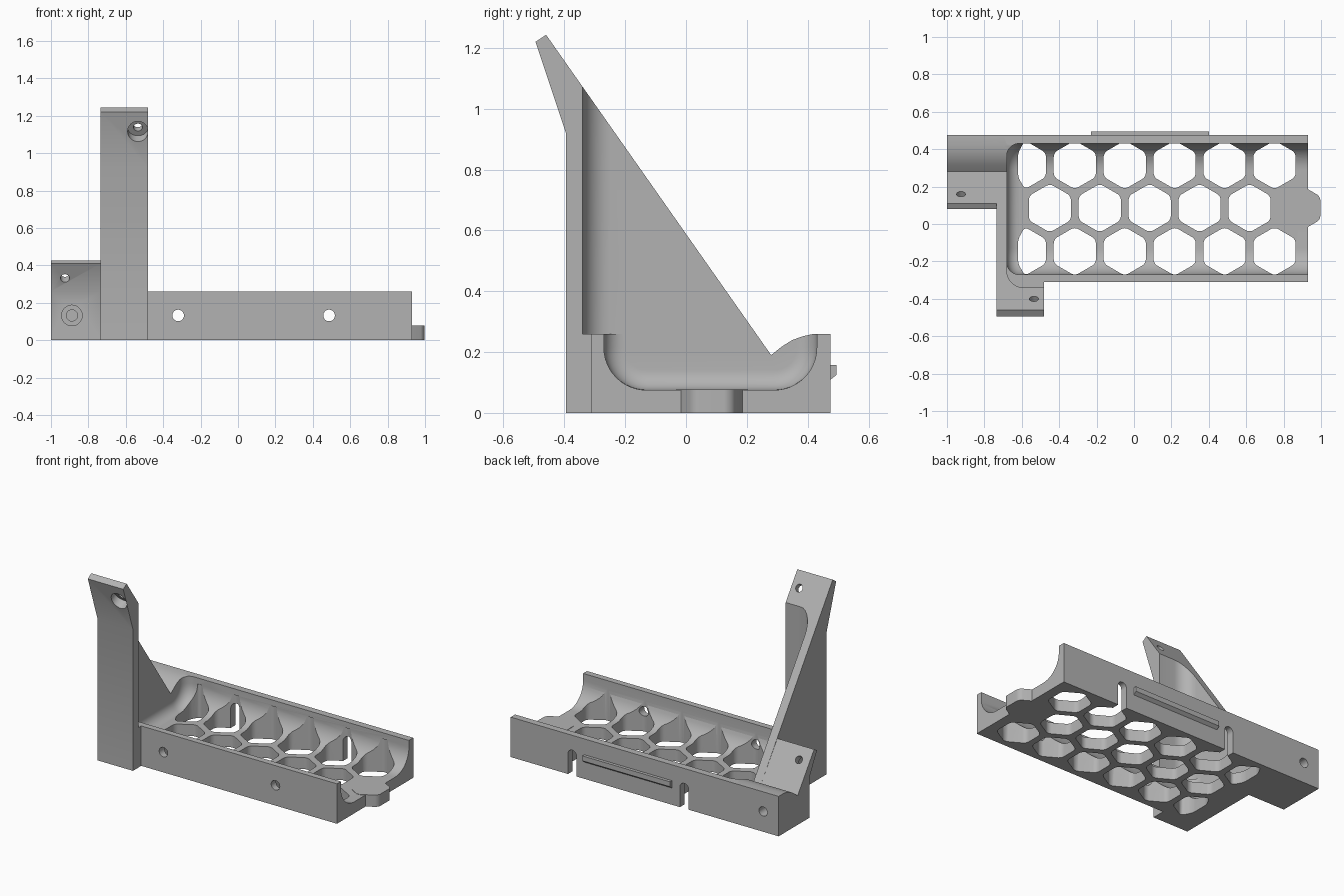
import bpy, bmesh, math
from mathutils import Vector

cube = bpy.data.objects.get("Cube")
if cube:
    bpy.data.objects.remove(cube, do_unlink=True)

grey = bpy.data.materials.new("plain_grey")
grey.use_nodes = True
GREY = (0.45, 0.45, 0.45, 1)
grey.diffuse_color = GREY
grey.node_tree.nodes["Principled BSDF"].inputs["Base Color"].default_value = GREY


def finish(name, bm):
    bmesh.ops.recalc_face_normals(bm, faces=bm.faces)
    me = bpy.data.meshes.new(name)
    bm.to_mesh(me)
    bm.free()
    me.materials.append(grey)
    ob = bpy.data.objects.new(name, me)
    bpy.context.collection.objects.link(ob)
    return ob


def prism(name, pts, lo, hi, axis="X", rounding=None, radius=0.0):
    """Extrude a profile along X (points are y, z) or Z (points are x, y).
    Edges accepted by the rounding rule get a fillet."""
    place = (lambda p, h: (h, *p)) if axis == "X" else (lambda p, h: (*p, h))
    bm = bmesh.new()
    face = bm.faces.new([bm.verts.new(place(p, lo)) for p in pts])
    up = Vector(place((0, 0), hi - lo))
    out = bmesh.ops.extrude_face_region(bm, geom=[face])
    bmesh.ops.translate(bm, vec=up, verts=[v for v in out["geom"] if isinstance(v, bmesh.types.BMVert)])
    bmesh.ops.recalc_face_normals(bm, faces=bm.faces)
    if rounding:
        edges = [e for e in bm.edges if rounding(e)]
        bmesh.ops.bevel(bm, geom=edges, offset=radius, segments=8, profile=0.5,
                        affect="EDGES", clamp_overlap=True)
    return finish(name, bm)


def rod(name, start, direction, length, radius):
    bm = bmesh.new()
    d = Vector(direction).normalized()
    rot = d.to_track_quat("Z", "Y").to_matrix().to_4x4()
    rot.translation = Vector(start) + d * length / 2
    bmesh.ops.create_cone(bm, cap_ends=True, segments=32, radius1=radius,
                          radius2=radius, depth=length, matrix=rot)
    return finish(name, bm)


def apply_bool(target, tool, op="DIFFERENCE"):
    mod = target.modifiers.new("join", "BOOLEAN")
    mod.operation, mod.solver, mod.object = op, "EXACT", tool
    bpy.context.view_layer.objects.active = target
    bpy.ops.object.modifier_apply(modifier=mod.name)
    bpy.data.objects.remove(tool, do_unlink=True)


def vertical(e):
    return abs((e.verts[0].co - e.verts[1].co).normalized().z) > 0.99


def rect(a, b, c, d):
    return [(a, c), (b, c), (b, d), (a, d)]


BACK, RIM, FLOOR = 0.475, 0.26, 0.075
INNER = -0.68                      # inner face of the upright side plate
saddle = [(0.28, 0.19), (0.315, 0.218), (0.35, 0.24), (0.385, 0.252), (0.42, RIM), (BACK, RIM), (BACK, 0)]

# Upright post with its sloping side plate
body = prism("bracket_tray", [(-0.395, 0), (-0.395, 0.92), (-0.495, 1.22), (-0.46, 1.243)] + saddle, -0.735, -0.48)
clear = prism("upper_clearance", rect(INNER, 1.5, -0.34, 1.0), RIM, 2, "Z",
              lambda e: vertical(e) and e.verts[0].co.x < 0 and e.verts[0].co.y < 0, 0.09)
apply_bool(body, clear)

# Tray block and short side arm
apply_bool(body, prism("tray_block", rect(-0.31, BACK, 0, RIM), -0.52, 0.93), "UNION")
arm = prism("side_arm", [(0.16, 0), (0.16, RIM), (0.08, 0.41), (0.11, 0.427)] + saddle, -1.0, -0.70)
apply_bool(body, arm, "UNION")

# Rounded trough: lower corners swept by arcs, closed end filleted
R = 0.14
trough = [(-0.27, 0.5)]
for cy, start in ((-0.27 + R, 180), (0.43 - R, 270)):
    for i in range(13):
        a = math.radians(start + 90 * i / 12)
        trough.append((cy + R * math.cos(a), FLOOR + R + R * math.sin(a)))
trough.append((0.43, 0.5))
scoop = prism("trough_cutter", trough, INNER, 1.2, "X",
              lambda e: all(abs(v.co.x - INNER) < 1e-4 for v in e.verts)
              and not all(v.co.z > 0.45 for v in e.verts), 0.065)
apply_bool(body, scoop)

# Honeycomb openings in the floor
PITCH, MID = 0.267, 0.085


def hexagon(cx, cy, r, left=-9):
    return [(max(left, cx + r * math.sin(math.radians(60 * k))),
             cy + r * math.cos(math.radians(60 * k))) for k in range(6)]


for row in (-1, 0, 1):
    for i in range(5 if row == 0 else 6):
        cx = -0.45 + PITCH * i - (PITCH / 2 if row else 0)
        cell = prism("cell_cutter", hexagon(cx, MID + row * PITCH * 0.866, 0.13, -0.62),
                     -0.1, 0.22, "Z", vertical, 0.022)
        apply_bool(body, cell)

# Screw holes through the front wall, open-bottom slots in the back wall
for x in (-0.32, 0.487):
    apply_bool(body, rod("hole_cutter", (x, -0.5, 0.132), (0, 1, 0), 0.3, 0.031))
    apply_bool(body, rod("slot_top_cutter", (x, 0.36, 0.132), (0, 1, 0), 0.3, 0.031))
    apply_bool(body, prism("slot_cutter", rect(x - 0.031, x + 0.031, 0.39, 0.6), -0.1, 0.132, "Z"))

# Angled fixing holes with a counterbore on the overhanging side
for x, y, z, bore in ((-0.535, -0.40, 1.158, 0.055), (-0.925, 0.16, 0.358, 0.022)):
    top, axis = Vector((x, y, z)), Vector((0, -0.82, -0.575))
    apply_bool(body, rod("angled_cutter", top - axis * 0.1, axis, 0.32 if bore > 0.03 else 0.26, 0.024))
    if bore > 0.03:
        apply_bool(body, rod("counterbore_cutter", top + axis * 0.035, axis, 0.2, bore))

# Recessed screw hole in the side arm
apply_bool(body, rod("arm_bore_cutter", (-0.888, 0.1, 0.132), (0, 1, 0), 0.14, 0.055))
apply_bool(body, rod("arm_hole_cutter", (-0.888, 0.2, 0.132), (0, 1, 0), 0.12, 0.03))
apply_bool(body, rod("back_hole_cutter", (-0.888, 0.38, 0.132), (0, 1, 0), 0.2, 0.03))

# Six-sided locating tab and rear rail
tab = prism("end_tab", hexagon(0.888, MID, 0.125), 0, FLOOR + 0.002, "Z", vertical, 0.022)
rail = prism("rear_rail", [(0.47, 0.105), (0.495, 0.125), (0.495, 0.157), (0.47, 0.157)], -0.23, 0.40)

for ob in (body, tab, rail):
    bpy.ops.object.select_all(action="DESELECT")
    ob.select_set(True)
    bpy.context.view_layer.objects.active = ob
    bpy.ops.object.shade_smooth_by_angle(angle=math.radians(30))
